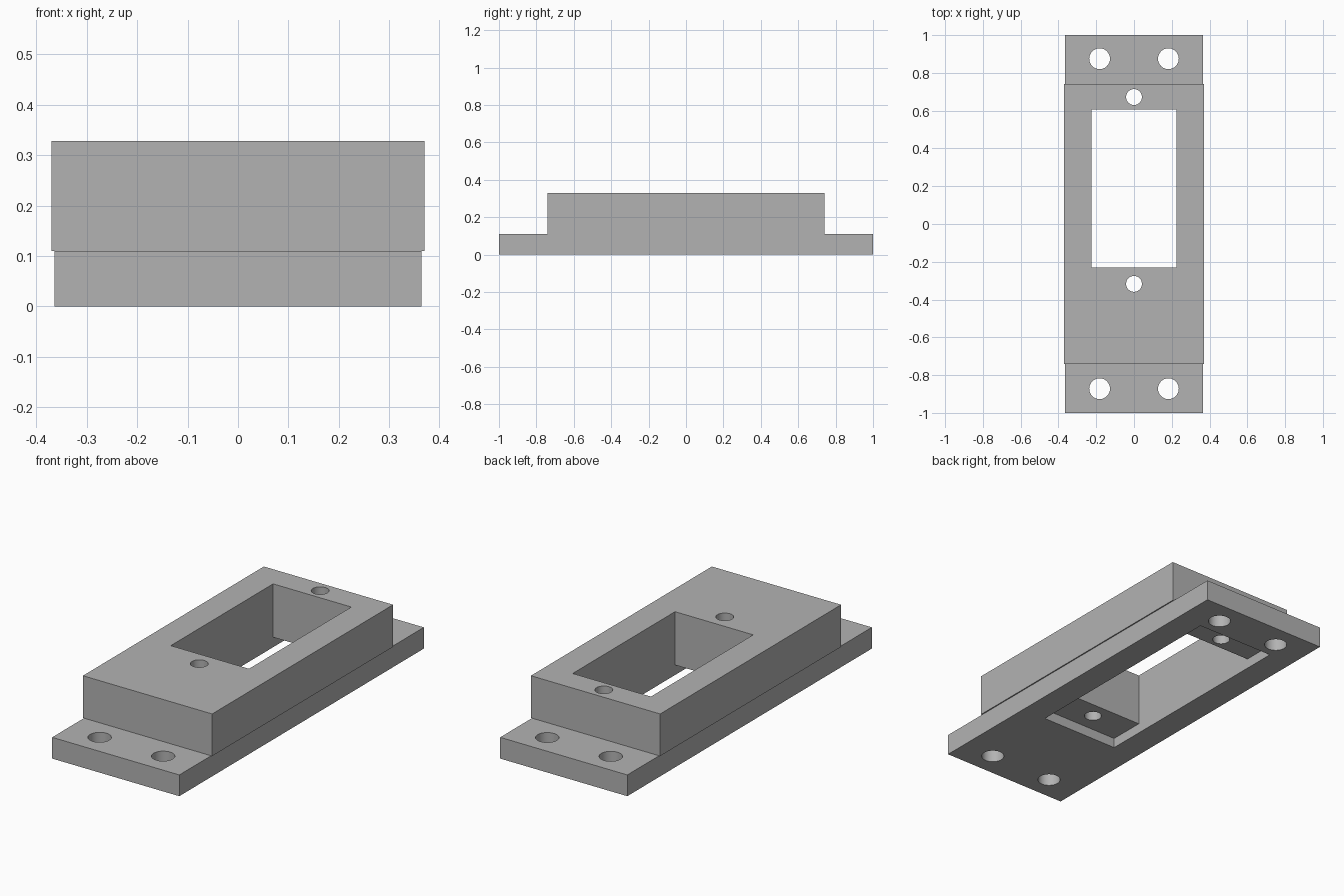
import bpy

# Remove the default cube
cube = bpy.data.objects.get("Cube")
if cube:
    bpy.data.objects.remove(cube, do_unlink=True)

grey = bpy.data.materials.new("plain_grey")
grey.use_nodes = True
colour = (0.45, 0.45, 0.45, 1)
grey.diffuse_color = colour
grey.node_tree.nodes["Principled BSDF"].inputs["Base Color"].default_value = colour


def block(name, x, y0, y1, z0, z1):
    """Box centred on x = 0, given its half width and y and z ranges."""
    bpy.ops.mesh.primitive_cube_add(size=1, location=(0, (y0 + y1) / 2, (z0 + z1) / 2))
    ob = bpy.context.object
    ob.name = name
    ob.scale = (2 * x, y1 - y0, z1 - z0)
    bpy.ops.object.transform_apply(location=True, rotation=True, scale=True)
    ob.data.materials.append(grey)
    return ob


def drill(name, x, y, radius):
    """Vertical cylinder long enough to pass through everything."""
    bpy.ops.mesh.primitive_cylinder_add(vertices=48, radius=radius, depth=2, location=(x, y, 0))
    ob = bpy.context.object
    ob.name = name
    ob.data.materials.append(grey)
    return ob


def combine(body, tool, operation):
    """Apply a boolean to the body and discard the tool."""
    mod = body.modifiers.new(tool.name, "BOOLEAN")
    mod.operation = operation
    mod.solver = "EXACT"
    mod.object = tool
    bpy.context.view_layer.objects.active = body
    bpy.ops.object.modifier_apply(modifier=mod.name)
    bpy.data.objects.remove(tool, do_unlink=True)


# Flanged base plate with the slightly wider raised housing on top
body = block("mounting_bracket", 0.364, -1, 1, 0, 0.11)
combine(body, block("housing", 0.37, -0.74, 0.74, 0.11, 0.328), "UNION")

# Through window, and the longer shallow recess underneath
combine(body, block("window", 0.224, -0.23, 0.607, -1, 1), "DIFFERENCE")
combine(body, block("recess", 0.224, -0.42, 0.78, -1, 0.052), "DIFFERENCE")

# Screw holes at both ends of the window
for y in (-0.317, 0.672):
    combine(body, drill("screw_hole", 0, y, 0.042), "DIFFERENCE")

# Mounting holes in the flanges
for x in (-0.182, 0.182):
    for y in (-0.872, 0.875):
        combine(body, drill("flange_hole", x, y, 0.055), "DIFFERENCE")

# Smooth hole walls, sharp edges elsewhere
bpy.ops.object.select_all(action="DESELECT")
body.select_set(True)
bpy.context.view_layer.objects.active = body
bpy.ops.object.shade_smooth_by_angle()
